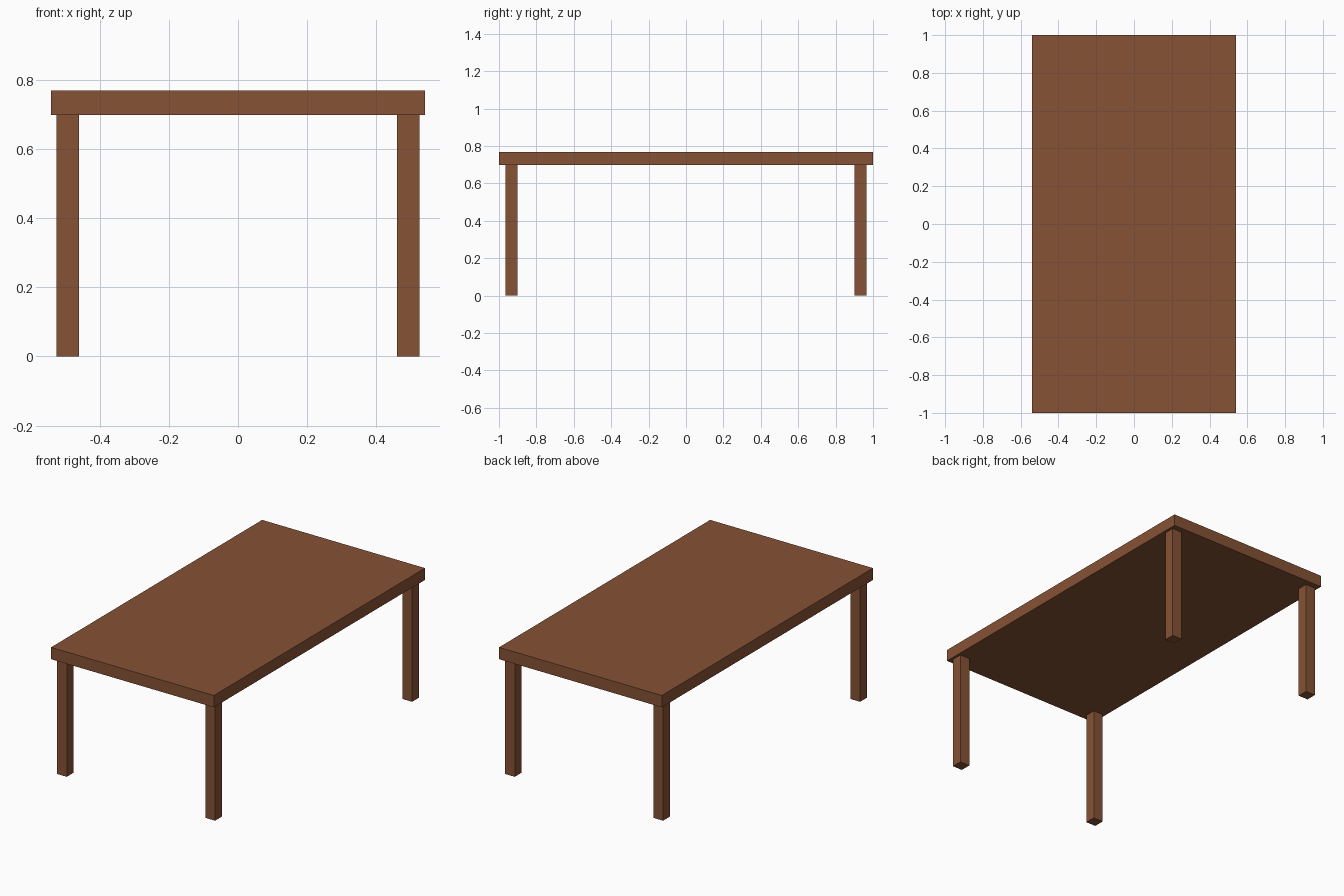
import bpy

if "Cube" in bpy.data.objects:
    bpy.data.objects.remove(bpy.data.objects["Cube"])

wood = bpy.data.materials.new("brown wood")
wood.diffuse_color = (0.24, 0.085, 0.036, 1)
wood.use_nodes = True
wood.node_tree.nodes["Principled BSDF"].inputs["Base Color"].default_value = wood.diffuse_color


def box(name, center, size):
    """Axis-aligned box with its dimensions baked into the mesh."""
    bpy.ops.mesh.primitive_cube_add(size=1, location=center)
    obj = bpy.context.object
    obj.name = name
    obj.scale = size
    bpy.ops.object.transform_apply(location=False, rotation=False, scale=True)
    obj.data.materials.append(wood)
    return obj


TOP_Z, UNDER_Z = 0.768, 0.697
LEG = 0.065

# Table top
box("table_top", (0, 0, (TOP_Z + UNDER_Z) / 2), (1.08, 2.0, TOP_Z - UNDER_Z))

# Four square legs, set in slightly from the corners
for side, sx in (("left", -1), ("right", 1)):
    for end, sy in (("front", -1), ("back", 1)):
        box(f"{end}_{side}_leg", (sx * 0.492, sy * 0.933, UNDER_Z / 2),
            (LEG, LEG, UNDER_Z))
